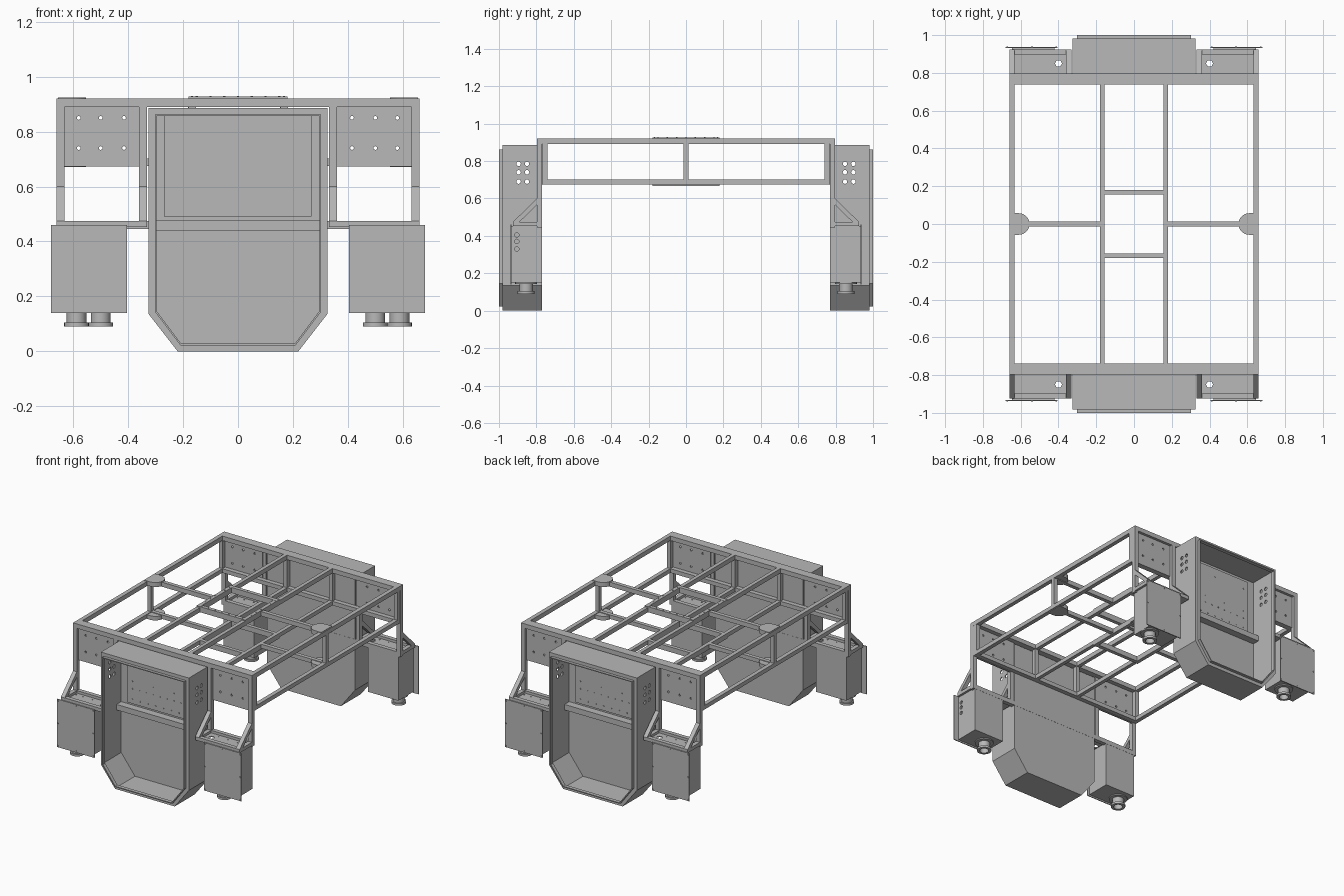
import bpy, bmesh, math
from mathutils import Matrix

cube = bpy.data.objects.get("Cube")
if cube:
    bpy.data.objects.remove(cube, do_unlink=True)

steel = bpy.data.materials.new("grey_steel")
steel.use_nodes = True
GREY = (0.48, 0.48, 0.48, 1)
steel.diffuse_color = GREY
steel.node_tree.nodes["Principled BSDF"].inputs["Base Color"].default_value = GREY


def finish(name, bm, turn=1):
    """Turn is 1 for the front end, -1 for the same part spun to the back."""
    if turn < 0:
        bm.transform(Matrix.Rotation(math.pi, 4, 'Z'))
    bmesh.ops.recalc_face_normals(bm, faces=bm.faces)
    mesh = bpy.data.meshes.new(name)
    bm.to_mesh(mesh)
    bm.free()
    mesh.materials.append(steel)
    obj = bpy.data.objects.new(name, mesh)
    bpy.context.scene.collection.objects.link(obj)
    return obj


def prism(name, pts, lo, hi, axis='y', turn=1, hole=None):
    """Extrude a profile along an axis, optionally with a matching hole."""
    place = {'x': lambda p, d: (d, p[0], p[1]),
             'y': lambda p, d: (p[0], d, p[1]),
             'z': lambda p, d: (p[0], p[1], d)}[axis]
    bm = bmesh.new()
    a, b = [[bm.verts.new(place(p, d)) for p in pts] for d in (lo, hi)]
    n = len(pts)
    if hole:
        c, e = [[bm.verts.new(place(p, d)) for p in hole] for d in (lo, hi)]
    else:
        bm.faces.new(a)
        bm.faces.new(b)
    for i in range(n):
        j = (i + 1) % n
        bm.faces.new((a[i], a[j], b[j], b[i]))
        if hole:
            bm.faces.new((c[i], c[j], e[j], e[i]))
            bm.faces.new((a[i], a[j], c[j], c[i]))
            bm.faces.new((b[i], b[j], e[j], e[i]))
    return finish(name, bm, turn)


def rect(x0, x1, y0, y1):
    return [(x0, y0), (x1, y0), (x1, y1), (x0, y1)]


def box(name, x, y, z, turn=1):
    return prism(name, rect(*x, *y), z[0], z[1], 'z', turn)


def circle(cx, cy, r, n=24):
    return [(cx + r * math.cos(math.tau * i / n), cy + r * math.sin(math.tau * i / n))
            for i in range(n)]


def drill(obj, centres, r, lo, hi, axis, turn, n=12):
    """Cut round holes through a part and bake the result."""
    for cx, cy in centres:
        cutter = prism("drill", circle(cx, cy, r, n), lo, hi, axis, turn)
        cutter.hide_render = True
        mod = obj.modifiers.new("hole", 'BOOLEAN')
        mod.operation = 'DIFFERENCE'
        mod.object = cutter
        bpy.context.view_layer.update()
        baked = bpy.data.meshes.new_from_object(
            obj.evaluated_get(bpy.context.evaluated_depsgraph_get()))
        obj.modifiers.clear()
        obj.data = baked
        bpy.data.objects.remove(cutter, do_unlink=True)


def pan_outline(inset):
    w, top, k = 0.325 - inset, 0.885 - inset, inset * 0.45
    return [(-w, top), (-w, 0.135 + k), (k - 0.22, inset), (0.22 - k, inset),
            (w, 0.135 + k), (w, top)]


TOP, LOW = (0.89, 0.92), (0.675, 0.702)

# Two-level rectangular frame
for level, z in (("top", TOP), ("lower", LOW)):
    for m in (1, -1):
        box(level + "_side_rail", (0.632, 0.66), (-0.768, 0.768), z, m)
        box(level + "_middle_rail", (0.155, 0.18), (-0.74, 0.74), z, m)
        box(level + "_end_rail", (-0.66, 0.66), (-0.768, -0.738), z, m)
        box(level + "_centre_crossbar", (-0.155, 0.155), (-0.18, -0.155), z, m)
        box(level + "_side_crossbar", (0.18, 0.632), (-0.013, 0.013), z, m)
        # Rounded tab on the side rail
        d = 0.004 if level == "top" else -0.004
        tab = [(0.655, -0.057)] + [(0.61 - 0.057 * math.sin(a), -0.057 * math.cos(a))
               for a in [math.pi * i / 16 for i in range(17)]] + [(0.655, 0.057)]
        prism(level + "_round_tab", tab, z[0] + d, z[1] + d, 'z', m)
    # Centre mounting plate
    z0 = z[1] if level == "top" else z[0] - 0.007
    prism(level + "_centre_plate", rect(-0.18, 0.18, -0.18, 0.18), z0, z0 + 0.007, 'z',
          hole=rect(-0.155, 0.155, -0.155, 0.155))

# Bolt heads around the centre plate
for m in (1, -1):
    for i in range(7):
        t = -0.15 + i * 0.05
        prism("plate_bolt", circle(t, 0.168, 0.004, 6), 0.926, 0.929, 'z', m)
        prism("plate_bolt", circle(0.168, t, 0.004, 6), 0.926, 0.929, 'z', m)

# Frame uprights
for m in (1, -1):
    box("middle_upright", (0.634, 0.66), (-0.013, 0.013), (0.70, 0.89), m)
    for x in (-0.66, -0.18, 0.155, 0.632):
        box("frame_upright", (x, x + 0.027), (-0.768, -0.74), (0.70, 0.89), m)

for turn in (1, -1):
    # Leg frame
    box("leg_top_rail", (-0.66, 0.66), (-0.797, -0.768), TOP, turn)
    box("leg_lower_rail", (-0.66, 0.66), (-0.797, -0.769), (0.445, 0.475), turn)
    # Open-fronted pan
    shell = prism("pan_shell", pan_outline(0), -0.98, -0.77, 'y', turn, pan_outline(0.006))
    side_holes = [(y, z) for y in (-0.895, -0.85) for z in (0.785, 0.74, 0.69)]
    drill(shell, side_holes, 0.012, -0.4, 0.4, 'x', turn)
    prism("pan_back", pan_outline(0.006), -0.776, -0.77, 'y', turn)
    prism("pan_flange", pan_outline(0), -0.982, -0.976, 'y', turn, pan_outline(0.025))
    prism("pan_lip", pan_outline(0.022), -1.0, -0.976, 'y', turn, pan_outline(0.028))
    box("pan_crossbar", (-0.319, 0.319), (-0.825, -0.776), (0.44, 0.477), turn)
    box("pan_inner_plate", (-0.27, 0.267), (-0.785, -0.776), (0.49, 0.86), turn)
    for z, count in ((0.59, 10), (0.52, 9), (0.64, 4), (0.80, 3)):
        for i in range(count):
            x = -0.23 + 0.46 * i / (count - 1)
            prism("inner_plate_bolt", circle(x, z, 0.004, 6), -0.789, -0.784, 'y', turn)

    for m in (1, -1):
        def span(a, b):
            return tuple(sorted((a * m, b * m)))
        # Legs with sloping braces and shelf arms
        for x in (0.332, 0.632):
            xs = span(x, x + 0.028)
            box("leg_post", xs, (-0.797, -0.769), (0.447, 0.89), turn)
            box("shelf_arm", xs, (-0.925, -0.797), (0.452, 0.475), turn)
            prism("leg_brace", [(-0.797, 0.60), (-0.925, 0.475), (-0.89, 0.475),
                                (-0.797, 0.565)], xs[0], xs[1], 'x', turn)
        box("shelf_front_rail", span(0.36, 0.632), (-0.925, -0.897), (0.452, 0.475), turn)
        shelf = box("shelf_plate", span(0.36, 0.632), (-0.897, -0.797), (0.452, 0.458), turn)
        drill(shelf, [(0.40 * m, -0.85)], 0.019, 0.43, 0.48, 'z', turn, 6)
        for x in (0.43, 0.50, 0.57, 0.62):
            for y in (-0.82, -0.88):
                prism("shelf_bolt", circle(x * m, y, 0.004, 6), 0.457, 0.461, 'z', turn)
        # Slotted end panel
        panel = box("end_panel", span(0.355, 0.635), (-0.779, -0.768), (0.672, 0.89), turn)
        slots = [(x * m, z) for x in (0.415, 0.50, 0.58) for z in (0.74, 0.85)]
        drill(panel, slots, 0.007, -0.81, -0.75, 'y', turn, 8)
        # Hanging equipment box with a cover plate
        body = box("equipment_box", span(0.42, 0.645), (-0.932, -0.77), (0.15, 0.452), turn)
        if m > 0:
            drill(body, [(-0.905, z) for z in (0.33, 0.37, 0.405)], 0.012,
                  0.635, 0.7, 'x', turn)
        box("box_cover", span(0.404, 0.68), (-0.938, -0.932), (0.14, 0.46), turn)
        for x in (0.412, 0.54, 0.672):
            for z in (0.15, 0.30, 0.45):
                if x != 0.54 or z != 0.30:
                    prism("cover_bolt", circle(x * m, z, 0.004, 6), -0.941, -0.937,
                          'y', turn)
        # Flanged outlet under the box
        cx = 0.50 if m > 0 else -0.588
        for part, r, lo, hi in (("outlet_collar", 0.058, 0.143, 0.15),
                                ("outlet_pipe", 0.036, 0.092, 0.15),
                                ("outlet_flange", 0.045, 0.09, 0.104)):
            o = prism(part, circle(cx, -0.855, r), lo, hi, 'z', turn,
                      circle(cx, -0.855, 0.028))
            for poly in o.data.polygons:
                poly.use_smooth = abs(poly.normal.z) < 0.5
            o.data.set_sharp_from_angle(angle=math.radians(35))
